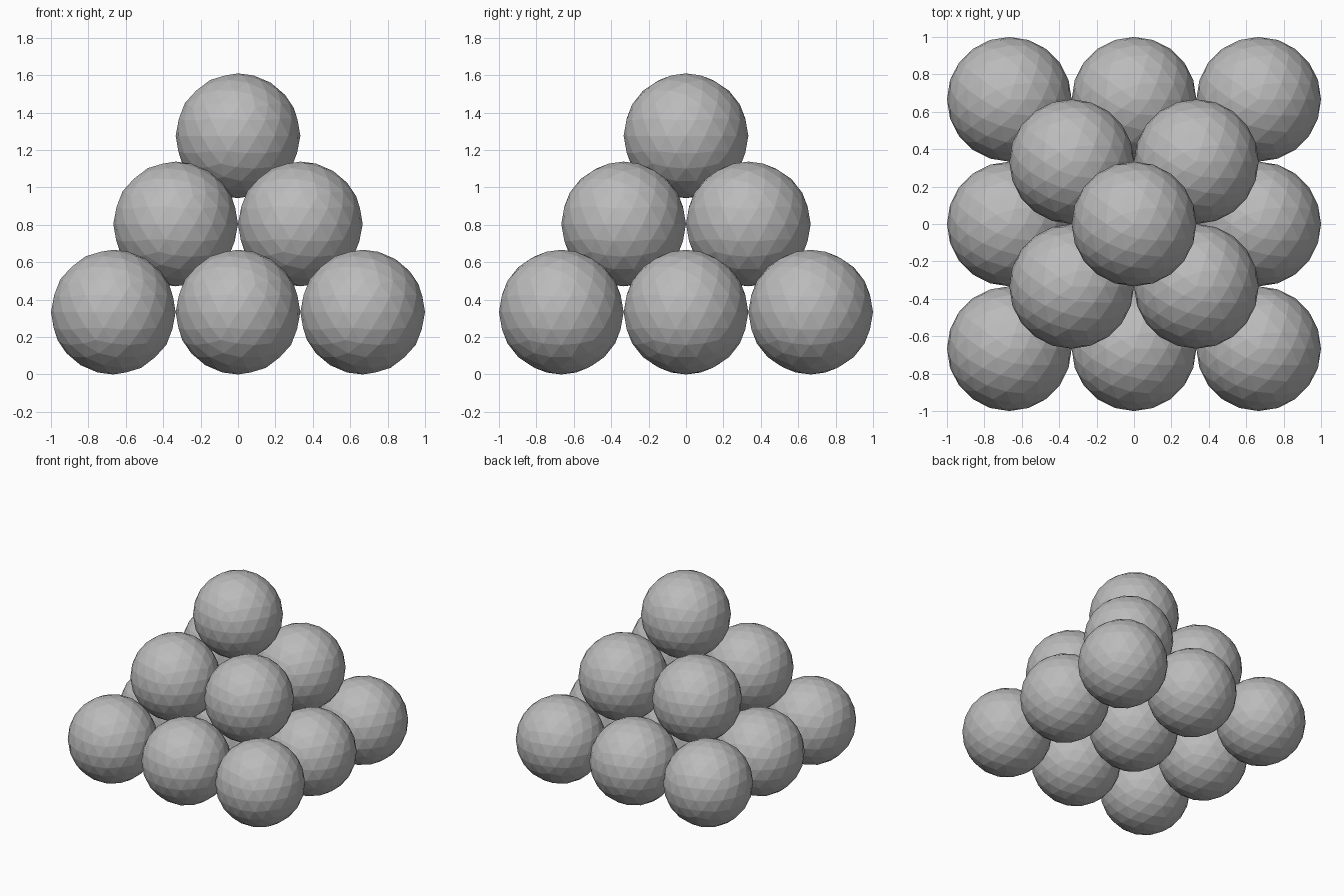
import bpy
import math

if "Cube" in bpy.data.objects:
    bpy.data.objects.remove(bpy.data.objects["Cube"])

R = 1 / 3                      # ball radius
STEP = 2 * R                   # spacing inside a layer
RISE = STEP / math.sqrt(2)     # height between nested layers

grey = bpy.data.materials.new("plain_grey")
grey.diffuse_color = (0.5, 0.5, 0.5, 1)
grey.use_nodes = True
grey.node_tree.nodes["Principled BSDF"].inputs["Base Color"].default_value = grey.diffuse_color


def ball(name, x, y, z):
    bpy.ops.mesh.primitive_ico_sphere_add(subdivisions=3, radius=R, location=(x, y, z))
    ob = bpy.context.object
    ob.name = name
    ob.data.materials.append(grey)


# Square layers of 3x3, 2x2 and 1 ball, each nested in the one below
for layer, n in enumerate((3, 2, 1)):
    off = (n - 1) / 2
    for i in range(n):
        for j in range(n):
            ball(f"ball_layer{layer + 1}_{i + 1}_{j + 1}",
                 (i - off) * STEP, (j - off) * STEP, R + layer * RISE)
